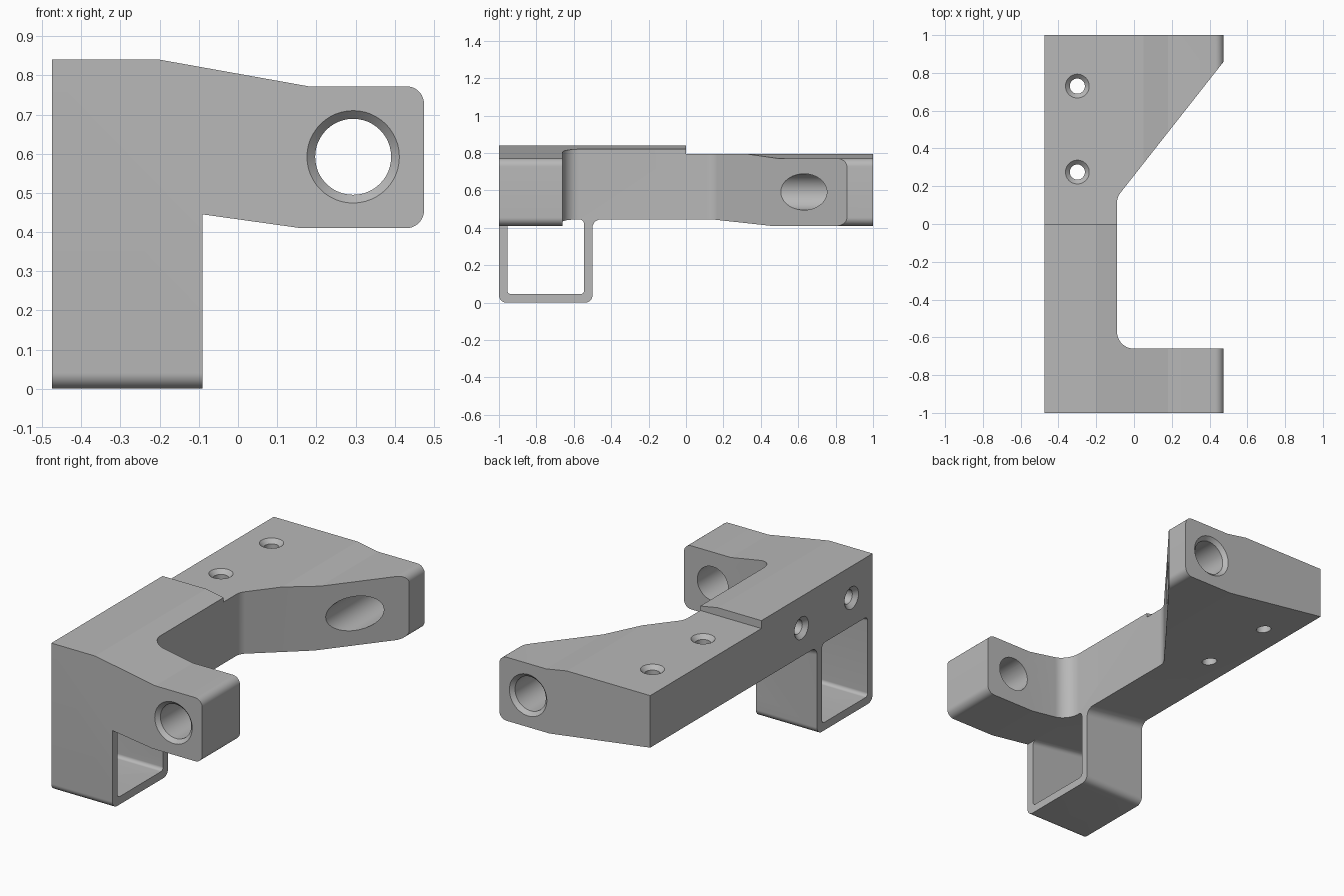
import bpy, bmesh, math
from mathutils import Vector

if "Cube" in bpy.data.objects:
    bpy.data.objects.remove(bpy.data.objects["Cube"], do_unlink=True)

LEFT_X, INNER_X = -0.475, -0.09      # outer side and inner wall of the spine
UNDER_Z, SLOPE = 0.445, 0.14         # underside height at the inner wall, and its slope


def rounded(points, steps=12):
    """Outline from (a, b, radius) corners, with an arc at each corner that has a radius."""
    out = []
    for i, (a, b, r) in enumerate(points):
        p = Vector((a, b))
        if not r:
            out.append(p)
            continue
        u = (Vector(points[i - 1][:2]) - p).normalized()
        v = (Vector(points[(i + 1) % len(points)][:2]) - p).normalized()
        half = u.angle(v) / 2
        centre = p + (u + v).normalized() * r / math.sin(half)
        start = p + u * r / math.tan(half) - centre
        end = p + v * r / math.tan(half) - centre
        sweep = start.angle(end)
        for k in range(steps + 1):
            t = k / steps
            out.append(centre + (start * math.sin((1 - t) * sweep)
                                 + end * math.sin(t * sweep)) / math.sin(sweep))
    return out


def loft(name, rings):
    """Closed solid through a list of matching rings of 3D points."""
    bm = bmesh.new()
    loops = [[bm.verts.new(p) for p in ring] for ring in rings]
    n = len(loops[0])
    for low, high in zip(loops, loops[1:]):
        for i in range(n):
            j = (i + 1) % n
            bm.faces.new((low[i], low[j], high[j], high[i]))
    bm.faces.new(loops[0][::-1])
    bm.faces.new(loops[-1])
    bmesh.ops.recalc_face_normals(bm, faces=bm.faces)
    mesh = bpy.data.meshes.new(name)
    bm.to_mesh(mesh)
    bm.free()
    obj = bpy.data.objects.new(name, mesh)
    bpy.context.collection.objects.link(obj)
    return obj


def side_loft(name, outline):
    """Side outline swept along x; its underside follows the sloping spine."""
    stations = ((-0.6, (INNER_X + 0.6) * SLOPE), (INNER_X, 0), (0.6, -0.2))
    return loft(name, [[(x, p.x, p.y + (dz if 0.3 < p.y < 0.6 else 0)) for p in outline]
                       for x, dz in stations])


def bore(name, centre, axis, stations, sides=48):
    """Round cutter along an axis, from (position, radius) stations."""
    a, b = [k for k in range(3) if k != axis]
    rings = []
    for pos, r in stations:
        ring = []
        for i in range(sides):
            t = 2 * math.pi * i / sides
            p = [0, 0, 0]
            p[axis] = pos
            p[a] = centre[0] + r * math.cos(t)
            p[b] = centre[1] + r * math.sin(t)
            ring.append(p)
        rings.append(ring)
    return loft(name, rings)


def combine(body, tool, operation):
    mod = body.modifiers.new(operation, 'BOOLEAN')
    mod.operation, mod.solver, mod.object = operation, 'EXACT', tool
    bpy.context.view_layer.objects.active = body
    bpy.ops.object.modifier_apply(modifier=mod.name)
    bpy.data.objects.remove(tool, do_unlink=True)


# Front outline: spine, leg and tapering arm
front = rounded([
    (LEFT_X, 0, 0), (INNER_X, 0, 0), (INNER_X, UNDER_Z, 0), (0.16, 0.41, 0),
    (0.475, 0.41, 0.045), (0.475, 0.772, 0.045), (0.18, 0.772, 0), (-0.2, 0.84, 0),
    (LEFT_X, 0.84, 0)])
bracket = loft("bracket_body", [[(p.x, y, p.y) for p in front] for y in (-1.2, 1.2)])

# Plan outline: square front arm, straight spine, flared rear arm
plan = rounded([
    (-0.6, -1.1, 0), (0.6, -1.1, 0), (0.6, -0.66, 0), (INNER_X, -0.66, 0.09),
    (INNER_X, 0.142, 0.09), (0.6, 1.019, 0), (0.6, 1.1, 0), (-0.6, 1.1, 0)])
combine(bracket, loft("plan_tool", [[(p.x, p.y, z) for p in plan] for z in (-0.2, 1.2)]),
        'INTERSECT')

# Side outline: rounded leg, filleted underside, stepped top
side = rounded([
    (-1, 0, 0.04), (-0.5, 0, 0.04), (-0.5, UNDER_Z, 0.045), (1, UNDER_Z, 0),
    (1, 0.795, 0), (0, 0.795, 0), (0, 1, 0), (-1, 1, 0)])
combine(bracket, side_loft("side_tool", side), 'INTERSECT')

# Rectangular opening through the leg
opening = rounded([
    (-0.955, 0.045, 0.02), (-0.545, 0.045, 0.02), (-0.545, UNDER_Z, 0.025),
    (-0.955, UNDER_Z, 0.025)])
combine(bracket, side_loft("opening_tool", opening), 'DIFFERENCE')

# Large chamfered bore through both arms
combine(bracket, bore("arm_bore", (0.294, 0.592), 1,
                      [(-1.02, 0.138), (-0.979, 0.097), (0.979, 0.097), (1.02, 0.138)]),
        'DIFFERENCE')

# Countersunk screw holes: two down through the rear, two into the spine side
for y in (0.275, 0.73):
    combine(bracket, bore("top_hole", (-0.3, y), 2,
                          [(0.3, 0.04), (0.772, 0.04), (0.815, 0.083)]), 'DIFFERENCE')
for y in (-0.81, -0.36):
    combine(bracket, bore("side_hole", (y, 0.66), 0,
                          [(-0.495, 0.083), (-0.452, 0.04), (-0.18, 0.04)]), 'DIFFERENCE')

# Single grey finish
grey = bpy.data.materials.new("plain_grey")
grey.use_nodes = True
colour = (0.48, 0.48, 0.48, 1)
grey.diffuse_color = colour
grey.node_tree.nodes["Principled BSDF"].inputs["Base Color"].default_value = colour
bracket.data.materials.clear()
bracket.data.materials.append(grey)
for face in bracket.data.polygons:
    face.material_index = 0

# Smooth the arcs, keep the bends crisp
bpy.ops.object.select_all(action='DESELECT')
bracket.select_set(True)
bpy.context.view_layer.objects.active = bracket
bpy.ops.object.shade_smooth_by_angle(angle=math.radians(7.8))
